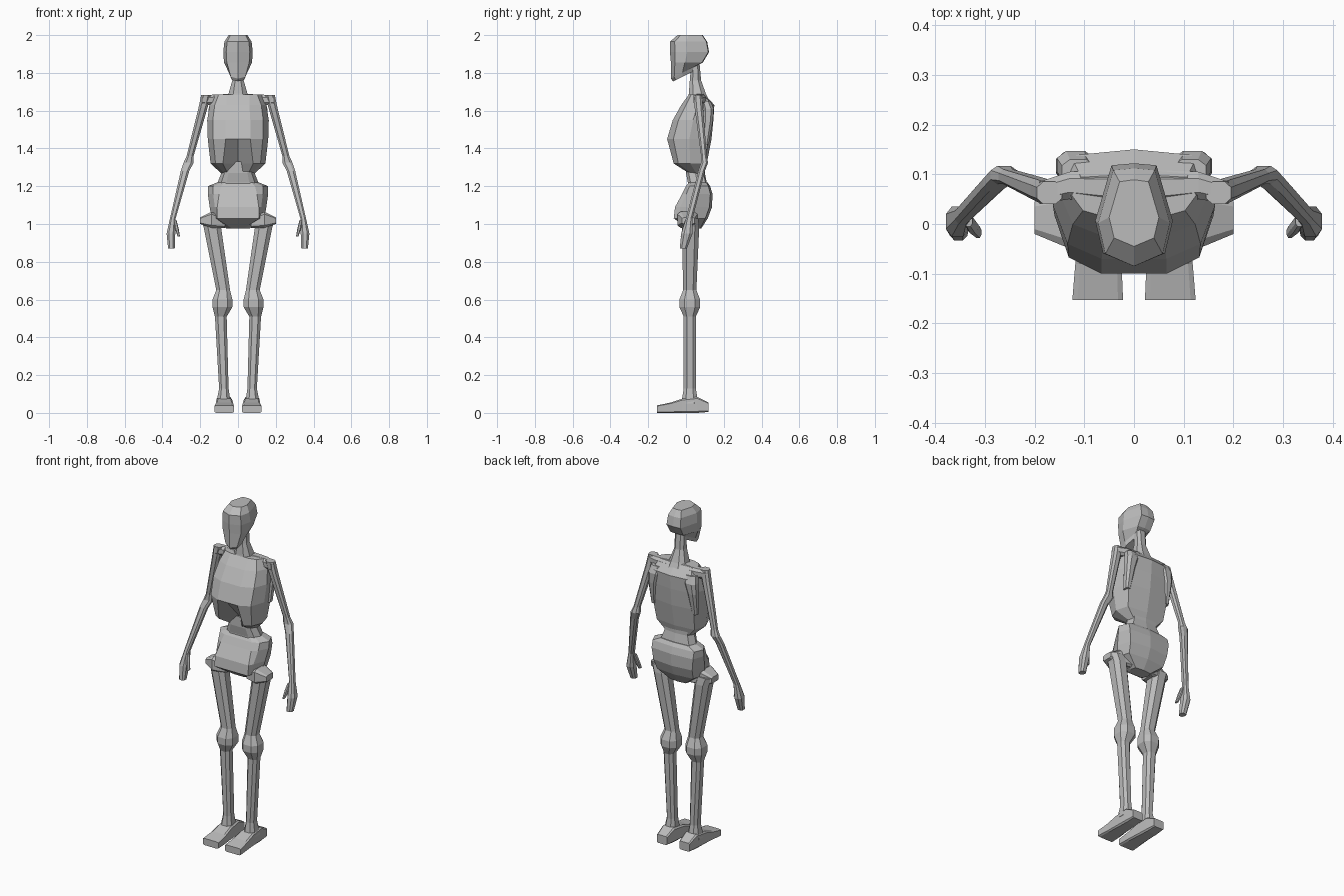
import bpy
import bmesh

old = bpy.data.objects.get("Cube")
if old:
    bpy.data.objects.remove(old, do_unlink=True)

# Single bone-grey material
GREY = (0.5, 0.5, 0.5, 1)
bone = bpy.data.materials.new("bone_grey")
bone.use_nodes = True
bone.diffuse_color = GREY
shader = next(n for n in bone.node_tree.nodes if n.type == 'BSDF_PRINCIPLED')
shader.inputs["Base Color"].default_value = GREY
shader.inputs["Roughness"].default_value = 0.8


def loft(name, rings):
    """Skin a list of equal-sized point rings and cap both ends."""
    bm = bmesh.new()
    loops = [[bm.verts.new(p) for p in ring] for ring in rings]
    count = len(loops[0])
    for low, high in zip(loops, loops[1:]):
        for i in range(count):
            j = (i + 1) % count
            bm.faces.new((low[i], low[j], high[j], high[i]))
    bm.faces.new(loops[0])
    bm.faces.new(loops[-1])
    bmesh.ops.recalc_face_normals(bm, faces=bm.faces)
    mesh = bpy.data.meshes.new(name)
    bm.to_mesh(mesh)
    bm.free()
    mesh.materials.append(bone)
    obj = bpy.data.objects.new(name, mesh)
    bpy.context.collection.objects.link(obj)
    return obj


def symmetric(half):
    """Close a half outline (front centre to back centre) across x = 0."""
    return half + [(-x, y, z) for x, y, z in reversed(half[1:-1])]


def body_ring(z, front, back, panel, side, dent=0):
    """Torso section: flat front panel, bevelled flanks, rounded back."""
    s = back - front
    half = [(0, front + dent), (panel, front), (side * .82, front + s * .14),
            (side, front + s * .5), (side * .85, front + s * .93), (0, back)]
    return symmetric([(x, y, z) for x, y in half])


def head_ring(z, front, back, width, tilt=0):
    """Head section, pointed at the face and blunt behind."""
    s = back - front
    half = [(0, front), (width * .8, front + s * .13), (width, front + s * .45),
            (width * .58, back), (0, back + .004)]
    return symmetric([(x, y, z + tilt * (y - front)) for x, y in half])


def bar_ring(axis, t, a0, a1, b0, b1, bevel=.25):
    """Bevelled rectangle at position t along an axis."""
    da, db = (a1 - a0) * bevel, (b1 - b0) * bevel
    flat = [(a0 + da, b0), (a1 - da, b0), (a1, b0 + db), (a1, b1 - db),
            (a1 - da, b1), (a0 + da, b1), (a0, b1 - db), (a0, b0 + db)]
    order = {'x': lambda a, b: (t, a, b),
             'y': lambda a, b: (a, t, b),
             'z': lambda a, b: (a, b, t)}[axis]
    return [order(a, b) for a, b in flat]


def pair(name, axis, rows, bevel=.25):
    """Left and right copies of a lofted bar."""
    rings = [bar_ring(axis, *row, bevel) for row in rows]
    loft("left_" + name, rings)
    loft("right_" + name, [[(-x, y, z) for x, y, z in r] for r in rings])


# Head with tapering jaw
loft("head", [head_ring(*row) for row in (
    (1.755, -.068, .045, .04, .5),
    (1.77, -.08, .055, .048, .5),
    (1.855, -.08, .085, .074),
    (1.91, -.085, .118, .078),
    (1.965, -.085, .108, .072),
    (2.0, -.045, .085, .05))])

# Neck
loft("neck", [bar_ring('z', *row) for row in (
    (1.66, -.06, .06, .01, .12),
    (1.69, -.05, .05, .015, .105),
    (1.76, -.03, .03, .02, .08),
    (1.87, -.03, .03, .03, .07))])

# Ribcage with a notch under the breastbone
loft("ribcage", [body_ring(*row) for row in (
    (1.26, .03, .09, .05, .08),
    (1.32, -.065, .11, .08, .145, .085),
    (1.45, -.1, .135, .065, .16),
    (1.55, -.07, .145, .065, .163),
    (1.63, -.025, .15, .06, .15),
    (1.685, .015, .1, .06, .125))])

# Waist and pelvis
loft("waist", [body_ring(*row) for row in (
    (1.18, .01, .11, .06, .11),
    (1.22, .01, .11, .06, .108),
    (1.27, 0, .1, .05, .088),
    (1.33, 0, .1, .05, .1))])
loft("pelvis", [body_ring(*row) for row in (
    (.975, .01, .08, .03, .06),
    (1.03, -.065, .115, .11, .14),
    (1.09, -.058, .138, .11, .15),
    (1.16, -.02, .14, .1, .16),
    (1.2, 0, .128, .09, .16),
    (1.22, .015, .115, .07, .11))])

# Shoulder girdle
pair("collarbone", 'x', (
    (0, .03, .11, 1.62, 1.69),
    (.13, .05, .105, 1.63, 1.685),
    (.19, .04, .085, 1.63, 1.68)))
pair("shoulder_blade", 'z', (
    (1.42, .12, .15, .08, .12),
    (1.55, .1, .157, .09, .143),
    (1.61, .08, .155, .09, .147),
    (1.65, .08, .145, .08, .13)))

# Arms, elbows and mitten hands
pair("arm", 'z', (
    (1.683, .145, .195, .04, .085),
    (1.62, .16, .208, .045, .09),
    (1.36, .235, .272, .08, .11),
    (1.325, .235, .288, .08, .117),
    (1.28, .258, .303, .065, .1),
    (1.03, .33, .36, 0, .035),
    (.95, .332, .378, -.025, .035),
    (.87, .335, .37, -.033, .005)))
pair("thumb", 'z', (
    (1.02, .325, .34, -.005, .02),
    (.98, .315, .335, -.018, .008),
    (.935, .307, .32, -.028, -.005)))

# Hip joints
pair("hip", 'x', (
    (.07, -.02, .07, .98, 1.03),
    (.14, -.045, .06, .98, 1.065),
    (.2, -.02, .045, 1.0, 1.035)), .15)

# Thighs, knees and shins
pair("leg", 'z', (
    (1.03, .1, .198, -.02, .065),
    (.985, .09, .182, -.022, .07),
    (.65, .042, .115, -.015, .055),
    (.6, .03, .135, -.035, .075),
    (.56, .03, .135, -.035, .075),
    (.51, .06, .122, -.012, .052),
    (.13, .05, .1, -.012, .052),
    (.05, .038, .115, -.025, .065)))

# Feet
pair("foot", 'y', (
    (-.153, .022, .124, 0, .04),
    (-.08, .025, .118, 0, .055),
    (-.02, .03, .115, 0, .075),
    (.06, .035, .112, 0, .085),
    (.12, .04, .108, .005, .055)), .1)
